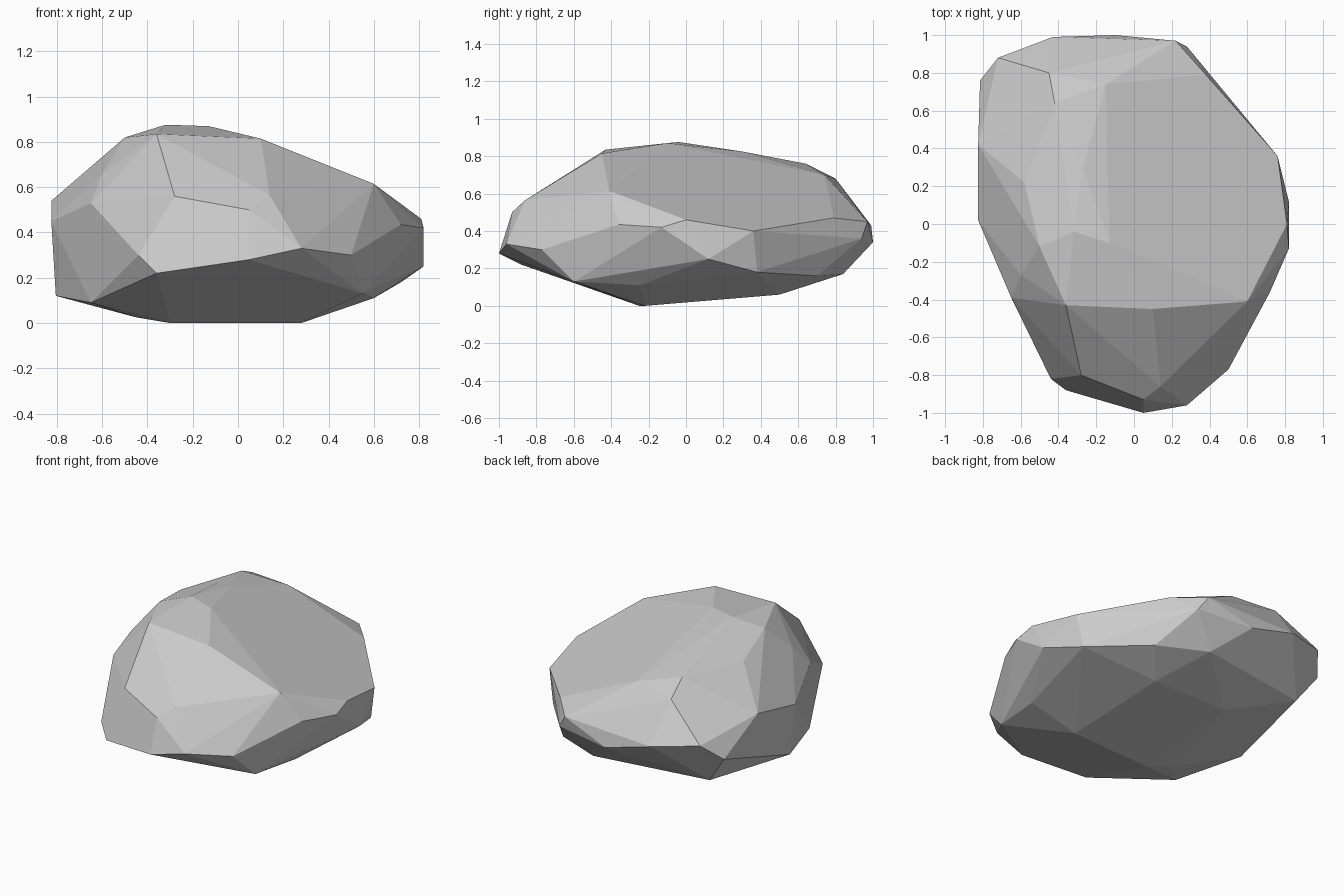
import bpy, bmesh
from math import radians

# corner points of the boulder, grouped by region
top_face = [(-.15, .74, .70), (.38, .79, .47), (.76, .36, .40), (.81, 0, .46),
            (.60, -.41, .615), (.10, -.45, .815), (-.13, -.10, .87), (-.27, .30, .825)]
left_ridge = [(-.32, -.04, .876), (-.36, -.43, .835), (-.50, -.12, .82), (-.58, .22, .75),
              (-.42, .64, .76), (-.45, .80, .68), (-.825, .42, .54), (-.60, -.27, .66)]
front_slope = [(-.28, -.57, .74), (-.28, -.80, .56), (.14, -.86, .565), (.05, -.93, .50),
               (.05, -1, .28), (.28, -.96, .33), (-.36, -.88, .22), (-.44, -.82, .30)]
left_side = [(-.825, .02, .45), (-.65, -.39, .53), (-.65, -.38, .09), (-.805, .05, .12), (-.815, .76, .36)]
right_side = [(.50, -.77, .30), (.72, -.36, .435), (.82, -.13, .42), (.82, .12, .25),
              (.55, -.60, .13), (.72, .38, .18)]
back_side = [(.28, .94, .36), (.22, .97, .45), (-.10, 1, .34), (-.43, .99, .43), (-.72, .88, .47)]
underside = [(-.30, -.25, 0), (.28, -.22, 0), (-.30, .50, .06), (.25, .50, .06), (.60, -.25, .11),
             (-.68, .72, .17), (.10, .84, .17), (.42, .70, .16), (-.45, -.20, .025)]

# boulder: hull of the corners, nearly flat neighbours merged into facets
bm = bmesh.new()
for group in (top_face, left_ridge, front_slope, left_side, right_side, back_side, underside):
    for p in group:
        bm.verts.new(p)
bmesh.ops.convex_hull(bm, input=bm.verts[:])
bmesh.ops.delete(bm, geom=[v for v in bm.verts if not v.link_faces], context='VERTS')
bmesh.ops.dissolve_limit(bm, angle_limit=radians(4), verts=bm.verts[:], edges=bm.edges[:])
bmesh.ops.recalc_face_normals(bm, faces=bm.faces[:])
mesh = bpy.data.meshes.new("boulder")
bm.to_mesh(mesh)
bm.free()
boulder = bpy.data.objects.new("boulder", mesh)
bpy.context.collection.objects.link(boulder)
